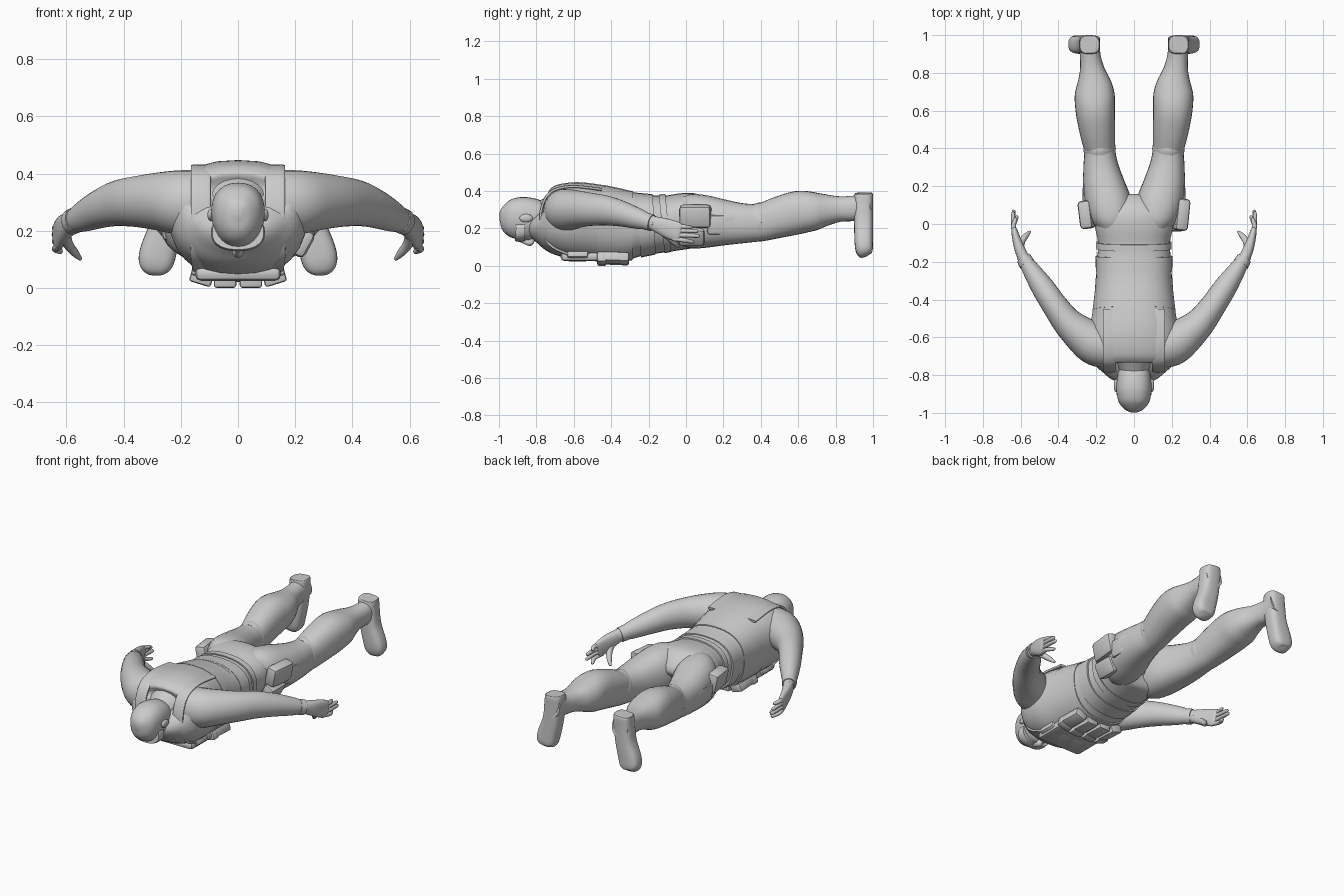
import bpy, bmesh, math
from mathutils import Vector, Euler


def finish(name, bm, mirror=False):
    bmesh.ops.recalc_face_normals(bm, faces=bm.faces)
    me = bpy.data.meshes.new(name)
    bm.to_mesh(me)
    bm.free()
    ob = bpy.data.objects.new(name, me)
    bpy.context.collection.objects.link(ob)
    if mirror:
        m = ob.modifiers.new("mirror", 'MIRROR')
        m.use_mirror_merge = False
    bpy.ops.object.select_all(action='DESELECT')
    ob.select_set(True)
    bpy.context.view_layer.objects.active = ob
    bpy.ops.object.shade_smooth_by_angle(angle=math.radians(40))
    return ob


def spline(rows, steps):
    """Catmull-Rom through rows of numbers."""
    rows = [Vector(r) for r in rows]
    out = []
    for i in range(len(rows) - 1):
        a, b, c, d = rows[max(i - 1, 0)], rows[i], rows[i + 1], rows[min(i + 2, len(rows) - 1)]
        for k in range(steps):
            t = k / steps
            out.append(b + 0.5 * t * ((c - a) + t * ((2 * a - 5 * b + 4 * c - d) + t * (3 * (b - c) + d - a))))
    return out + [rows[-1]]


def loft(name, rows, mirror=False, ref=(0, 0, 1), power=2.0, taper=0.0, steps=4, n=28):
    """Skin rings (x, y, z, side radius, up radius) along a path."""
    rows = spline(rows, steps)
    pts = [Vector(r[:3]) for r in rows]
    bm = bmesh.new()
    rings = []
    for i, r in enumerate(rows):
        t = (pts[min(i + 1, len(pts) - 1)] - pts[max(i - 1, 0)]).normalized()
        u = t.cross(Vector(ref)).normalized()
        v = u.cross(t)
        ring = []
        for k in range(n):
            a = 2 * math.pi * k / n
            c, s = math.cos(a), math.sin(a)
            c = math.copysign(abs(c) ** (2 / power), c)
            s = math.copysign(abs(s) ** (2 / power), s)
            c *= 1 + taper * s
            ring.append(bm.verts.new(pts[i] + u * c * max(r[3], .002) + v * s * max(r[4], .002)))
        rings.append(ring)
    for a, b in zip(rings, rings[1:]):
        for k in range(n):
            bm.faces.new((a[k], a[(k + 1) % n], b[(k + 1) % n], b[k]))
    bm.faces.new(rings[0])
    bm.faces.new(rings[-1])
    return finish(name, bm, mirror)


def body(name, rows, **kw):
    """Loft along y from rows (y, centre x, half width, bottom z, top z)."""
    return loft(name, [(cx, y, (b + t) / 2, w, (t - b) / 2) for y, cx, w, b, t in rows], **kw)


def box(name, loc, size, rot=(0, 0, 0), mirror=False, bevel=0.01):
    bm = bmesh.new()
    bmesh.ops.create_cube(bm, size=1)
    bmesh.ops.scale(bm, vec=size, verts=bm.verts)
    bmesh.ops.bevel(bm, geom=bm.edges[:], offset=bevel, segments=2, affect='EDGES', profile=0.5)
    bm.transform(Euler(rot).to_matrix().to_4x4())
    bmesh.ops.translate(bm, vec=loc, verts=bm.verts)
    return finish(name, bm, mirror)


def ball(name, loc, size, mirror=False):
    bm = bmesh.new()
    bmesh.ops.create_uvsphere(bm, u_segments=20, v_segments=12, radius=1)
    bmesh.ops.scale(bm, vec=size, verts=bm.verts)
    bmesh.ops.translate(bm, vec=loc, verts=bm.verts)
    return finish(name, bm, mirror)


# Torso, lying face down
body("torso", [(-.79, 0, .11, .2, .35), (-.775, 0, .165, .14, .385), (-.75, 0, .205, .1, .413),
               (-.7, 0, .235, .065, .436), (-.6, 0, .243, .035, .448), (-.48, 0, .222, .025, .435),
               (-.35, 0, .205, .025, .408), (-.27, 0, .2, .045, .393), (-.2, 0, .197, .06, .38),
               (-.1, 0, .19, .075, .376), (0, 0, .208, .09, .39), (.06, 0, .19, .1, .382),
               (.1, 0, .12, .13, .34), (.115, 0, .06, .17, .28)],
     power=2.35, taper=.06)
# Vest hem, shirt hem and belt
body("vest_hem", [(-.46, 0, .22, .022, .433), (-.36, 0, .208, .02, .413), (-.285, 0, .203, .03, .399)],
     power=2.4, taper=.06)
body("shirt_hem", [(-.25, 0, .202, .044, .391), (-.17, 0, .204, .06, .383)], power=2.4, taper=.05)
body("belt", [(-.13, 0, .199, .067, .383), (-.095, 0, .199, .073, .384)], power=2.4, taper=.05)

# Vest front panel, shoulder straps and pouches
box("vest_front", (0, -.49, .05), (.3, .36, .05), bevel=.02)
loft("shoulder_strap", [(.13, -.45, .408, .008, .035), (.13, -.6, .424, .008, .035), (.13, -.7, .407, .008, .035),
                        (.13, -.752, .36, .008, .035), (.13, -.778, .27, .008, .035),
                        (.13, -.765, .17, .008, .035), (.13, -.71, .098, .008, .035),
                        (.12, -.6, .052, .008, .035)],
     mirror=True, ref=(1, 0, 0), power=4)
for i, (x, z, tilt) in enumerate([(.045, .03, 0), (.127, .042, -.3)]):
    box(f"magazine_pouch_{i}", (x, -.39, z), (.075, .17, .05), (-.04, tilt, 0), True)
    box(f"pouch_flap_{i}", (x, -.45, z - .004), (.079, .05, .052), (0, tilt, 0), True)
    box(f"chest_pouch_{i}", (x, -.58, z + .014), (.07, .11, .04), (0, tilt, 0), True)

# Neck, head, face
body("neck", [(-.83, 0, .07, .19, .335), (-.77, 0, .082, .18, .35), (-.68, 0, .13, .16, .4)])
body("head", [(-.998, 0, .012, .245, .275), (-.985, 0, .045, .205, .315), (-.95, 0, .077, .163, .351),
              (-.9, 0, .091, .142, .366), (-.85, 0, .092, .137, .366), (-.8, 0, .086, .132, .35),
              (-.76, 0, .072, .128, .31), (-.735, 0, .05, .14, .25), (-.725, 0, .02, .17, .22)],
     power=2.25, taper=.08)
body("glasses", [(-.91, 0, .09, .134, .255), (-.89, 0, .094, .128, .258), (-.862, 0, .094, .132, .255)], power=2.4)
loft("nose", [(0, -.885, .14, .01, .012), (0, -.85, .127, .014, .016), (0, -.832, .125, .02, .018),
              (0, -.82, .14, .012, .012)])
ball("lips", (0, -.79, .135), (.03, .014, .012))
ball("ear", (.095, -.855, .255), (.012, .035, .022), True)

# Arms
loft("arm", [(.12, -.655, .29, .11, .12), (.2, -.638, .298, .113, .114), (.27, -.592, .302, .1, .103),
             (.35, -.522, .302, .08, .09), (.42, -.43, .296, .068, .08), (.48, -.34, .277, .062, .068),
             (.54, -.25, .25, .048, .054), (.575, -.195, .234, .036, .041), (.592, -.165, .226, .031, .039)],
     mirror=True)
loft("glove_cuff", [(.566, -.212, .238, .043, .046), (.583, -.183, .23, .04, .045)], mirror=True)

# Hands
loft("palm", [(.585, -.18, .23, .03, .037), (.606, -.13, .212, .028, .046), (.622, -.08, .193, .022, .052),
              (.632, -.04, .18, .017, .05), (.634, -.025, .176, .01, .042)], mirror=True, power=2.4)
for i, (z0, x1, y1, z1) in enumerate([(.212, .628, .035, .205), (.19, .64, .065, .185),
                                      (.167, .637, .075, .16), (.145, .622, .045, .128)]):
    loft(f"finger_{i}", [(.625, -.07, z0, .013, .013), (.638, -.01, (z0 + z1) / 2, .013, .012),
                         (x1, y1 - .012, z1, .01, .01), (x1, y1, z1, .004, .004)], mirror=True, n=12)
loft("thumb", [(.605, -.14, .195, .02, .022), (.595, -.095, .155, .018, .018),
               (.57, -.06, .122, .014, .014), (.55, -.04, .1, .006, .006)], mirror=True, n=14)

# Legs and boots
body("leg", [(-.04, .11, .07, .12, .36), (.02, .115, .108, .095, .382), (.1, .133, .123, .095, .378),
             (.2, .158, .112, .108, .355), (.3, .175, .094, .12, .335), (.385, .181, .082, .13, .33),
             (.42, .185, .085, .134, .338), (.5, .195, .095, .15, .37), (.6, .205, .104, .17, .4),
             (.68, .208, .106, .187, .396), (.74, .211, .093, .21, .385), (.82, .222, .065, .235, .372),
             (.9, .232, .054, .24, .375), (.985, .235, .054, .26, .388)], mirror=True, power=2.3)
loft("trouser_fold", [(.18, .375, .232, .082, .1), (.182, .395, .234, .086, .104),
                      (.185, .415, .235, .084, .102)], mirror=True)
loft("boot", [(.236, .95, .388, .05, .046), (.236, .95, .375, .055, .05), (.24, .949, .31, .056, .05),
              (.252, .949, .22, .057, .05), (.278, .95, .13, .064, .049), (.288, .953, .085, .06, .046),
              (.292, .958, .06, .042, .036), (.293, .962, .05, .014, .014)],
     mirror=True, ref=(0, 1, 0), power=3)

# Hip pouch on each side, cargo pocket and holster
box("hip_pouch_right", (.25, .05, .265), (.07, .17, .12), (0, .2, -.1), bevel=.02)
box("hip_pouch_left", (-.25, .05, .265), (.07, .15, .12), (0, -.2, .12), bevel=.02)
box("cargo_pocket", (.243, .19, .22), (.05, .16, .11), (0, .1, .04), True, bevel=.02)
box("holster", (.22, .03, .16), (.07, .14, .1), (0, .5, 0), bevel=.02)
